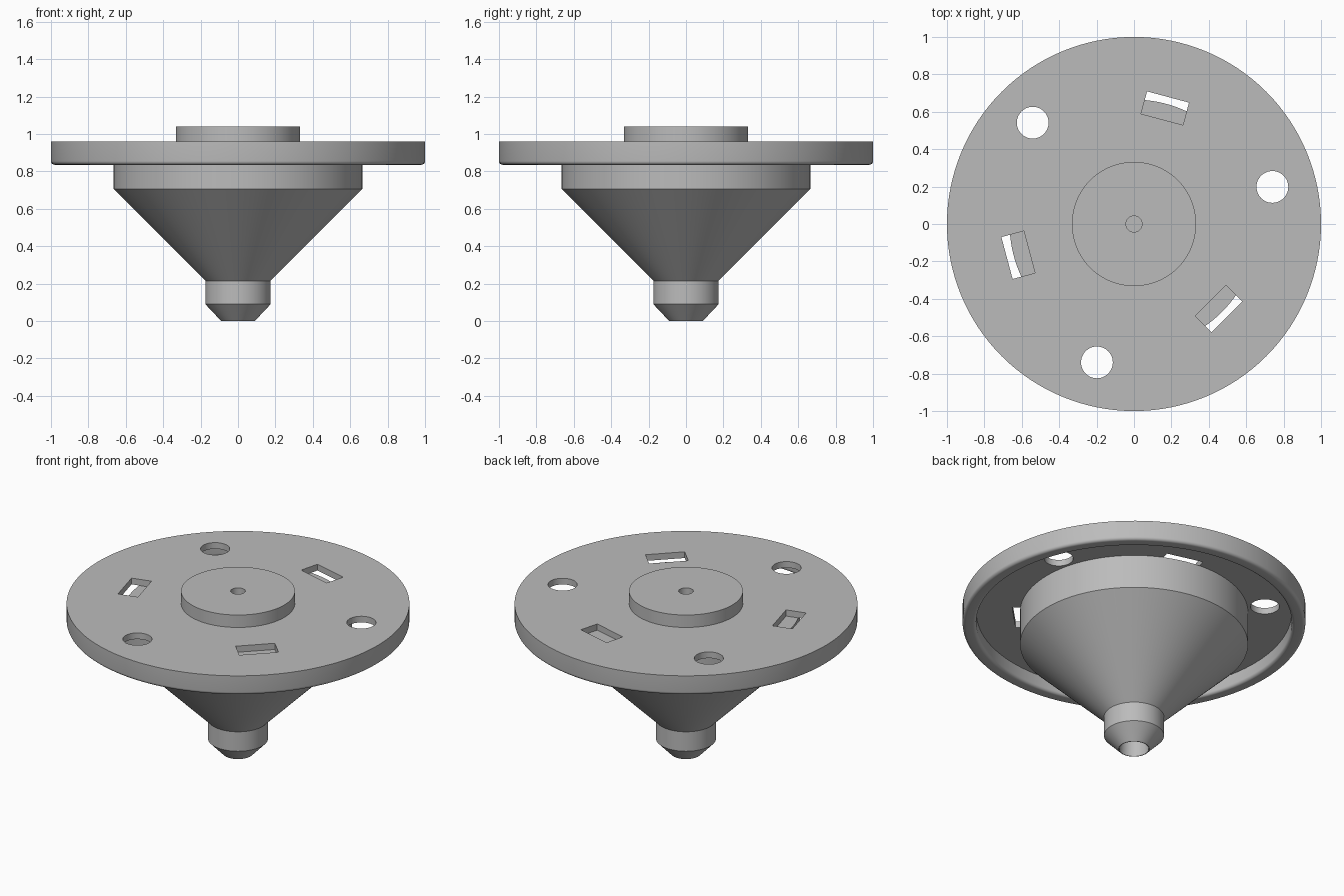
import bpy, bmesh, math
from mathutils import Matrix

cube = bpy.data.objects.get("Cube")
if cube:
    bpy.data.objects.remove(cube, do_unlink=True)

SEGMENTS = 128
PLATE_BOTTOM = 0.92
PLATE_TOP = 0.96

grey = bpy.data.materials.new("plain grey")
grey.use_nodes = True
COLOUR = (0.5, 0.5, 0.5, 1)
grey.diffuse_color = COLOUR
bsdf = next(n for n in grey.node_tree.nodes if n.type == "BSDF_PRINCIPLED")
bsdf.inputs["Base Color"].default_value = COLOUR


def make_object(name, bm):
    bmesh.ops.recalc_face_normals(bm, faces=bm.faces)
    mesh = bpy.data.meshes.new(name)
    bm.to_mesh(mesh)
    bm.free()
    mesh.materials.append(grey)
    obj = bpy.data.objects.new(name, mesh)
    bpy.context.collection.objects.link(obj)
    return obj


def lathe(name, profile):
    """Turn (radius, height) points about z, capping both ends."""
    bm = bmesh.new()
    rings = []
    for r, z in profile:
        angles = [math.tau * i / SEGMENTS for i in range(SEGMENTS)]
        rings.append([bm.verts.new((r * math.cos(a), r * math.sin(a), z)) for a in angles])
    for low, high in zip(rings, rings[1:]):
        for i in range(SEGMENTS):
            j = (i + 1) % SEGMENTS
            bm.faces.new((low[i], low[j], high[j], high[i]))
    bm.faces.new(rings[0])
    bm.faces.new(rings[-1])
    return make_object(name, bm)


def fillet(cr, cz, radius, start, end, steps=6):
    """Arc of profile points, angles in degrees."""
    arc = [math.radians(start + (end - start) * i / steps) for i in range(steps + 1)]
    return [(cr + radius * math.cos(a), cz + radius * math.sin(a)) for a in arc]


# Round flange: thin plate with a rounded rim hanging below it
flange = lathe("flange", [(0.3, PLATE_BOTTOM), (0.92, PLATE_BOTTOM)]
               + fillet(0.94, 0.855, 0.02, 180, 270)
               + fillet(0.98, 0.855, 0.02, 270, 360)
               + [(1.0, PLATE_TOP), (0.3, PLATE_TOP)])

# Tapered body with collar, cone, nozzle and a bore in the tip
lathe("tapered_body", [(0.6, PLATE_BOTTOM), (0.665, PLATE_BOTTOM), (0.665, 0.705),
                       (0.175, 0.215), (0.175, 0.09), (0.09, 0),
                       (0.086, 0), (0.086, 0.3)])

# Raised hub with a small blind hole
lathe("hub", [(0.332, PLATE_TOP - 0.01), (0.332, 1.04), (0.043, 1.04), (0.043, 0.94)])

# Cutter: three round holes and three slots, alternating around the flange
bm = bmesh.new()
for k in range(3):
    turn = Matrix.Rotation(math.radians(15 + 120 * k), 4, "Z")
    bmesh.ops.create_cone(bm, cap_ends=True, segments=48, radius1=0.085, radius2=0.085,
                          depth=0.4, matrix=turn @ Matrix.Translation((0.766, 0, 0.94)))
    turn = Matrix.Rotation(math.radians(75 + 120 * k), 4, "Z")
    bmesh.ops.create_cube(bm, size=1, matrix=turn @ Matrix.Translation((0.641, 0, 0.94))
                          @ Matrix.Diagonal((0.124, 0.232, 0.4, 1)))
cutter = make_object("hole_cutter", bm)

cut = flange.modifiers.new("holes", "BOOLEAN")
cut.operation = "DIFFERENCE"
cut.solver = "EXACT"
cut.object = cutter
bpy.context.view_layer.objects.active = flange
bpy.ops.object.modifier_apply(modifier=cut.name)
bpy.data.objects.remove(cutter, do_unlink=True)

# Smooth round walls, sharp edges
for name in ("flange", "tapered_body", "hub"):
    obj = bpy.data.objects[name]
    bpy.ops.object.select_all(action="DESELECT")
    obj.select_set(True)
    bpy.context.view_layer.objects.active = obj
    bpy.ops.object.shade_smooth_by_angle(angle=math.radians(30))
